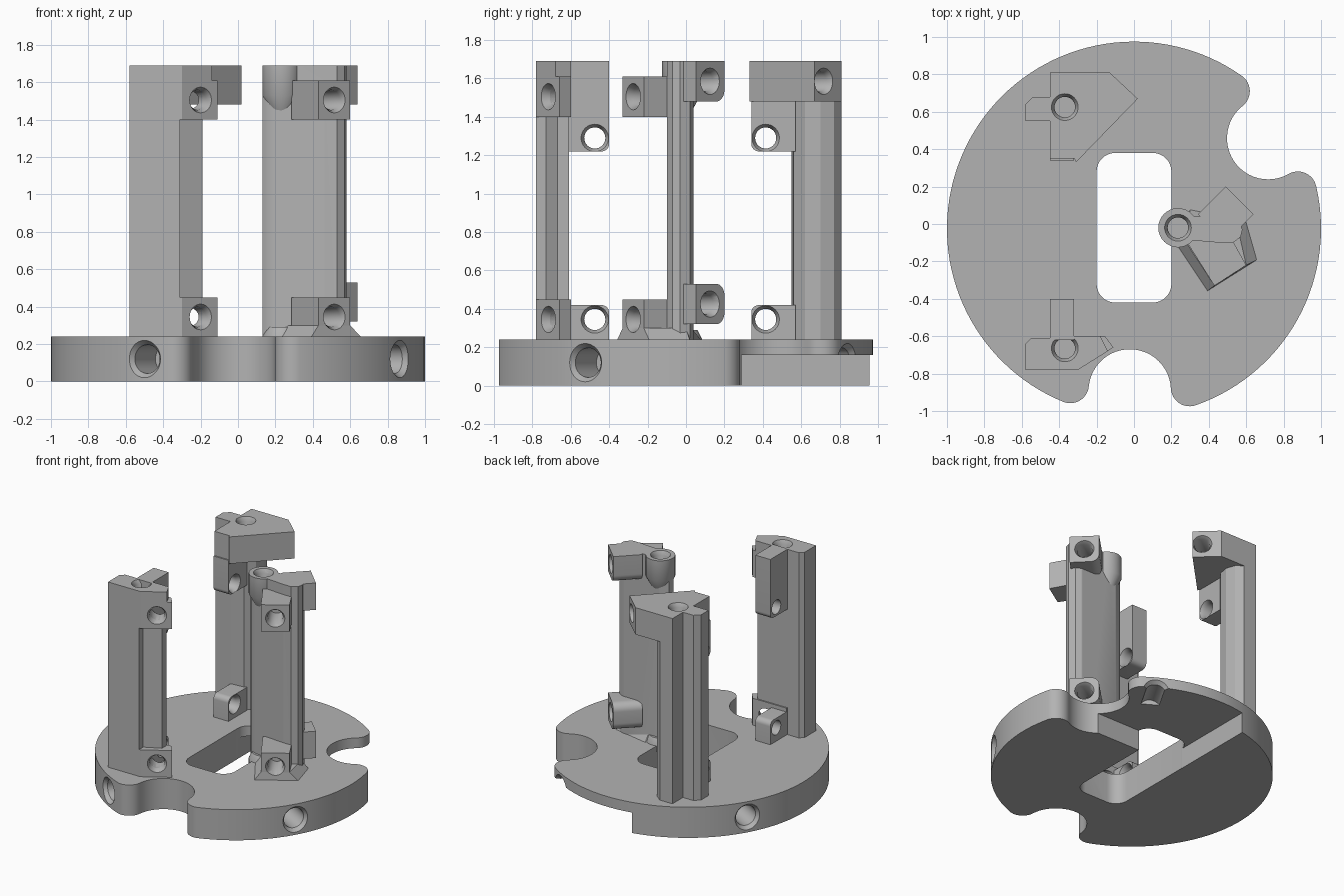
import bpy, bmesh
from math import sin, cos, pi, radians, atan2, acos
from mathutils import Vector

if "Cube" in bpy.data.objects:
    bpy.data.objects.remove(bpy.data.objects["Cube"])

grey = bpy.data.materials.new("plain grey")
grey.use_nodes = True
grey.diffuse_color = (0.45, 0.45, 0.45, 1)
grey.node_tree.nodes["Principled BSDF"].inputs["Base Color"].default_value = (0.45, 0.45, 0.45, 1)
UP = Vector((0, 0, 1))


def loft(name, rings):
    """Closed solid through rings with equal point counts."""
    bm = bmesh.new()
    loops = [[bm.verts.new(p) for p in ring] for ring in rings]
    n = len(loops[0])
    for a, b in zip(loops, loops[1:]):
        for i in range(n):
            bm.faces.new((a[i], a[(i + 1) % n], b[(i + 1) % n], b[i]))
    bm.faces.new(loops[0])
    bm.faces.new(loops[-1])
    bmesh.ops.recalc_face_normals(bm, faces=bm.faces)
    mesh = bpy.data.meshes.new(name)
    bm.to_mesh(mesh)
    bm.free()
    obj = bpy.data.objects.new(name, mesh)
    bpy.context.collection.objects.link(obj)
    mesh.materials.append(grey)
    return obj


def prism(name, outline, z0, z1):
    return loft(name, [[(x, y, z) for x, y in outline] for z in (z0, z1)])


def slab(name, outline, origin, along, out, depth):
    """Upright outline (distance along, height) given a thickness."""
    o, u, n = Vector(origin), Vector(along).normalized(), Vector(out).normalized()
    return loft(name, [[o + u * a + UP * z + n * d for a, z in outline] for d in (0, depth)])


def arc(cx, cy, r, a0, a1, n=12):
    return [(cx + r * cos(a0 + (a1 - a0) * i / n), cy + r * sin(a0 + (a1 - a0) * i / n))
            for i in range(n + 1)]


def round_rect(x0, x1, y0, y1, radii):
    """Rectangle with corner radii from lower left, anticlockwise."""
    pts = []
    for i, (x, y, sx, sy) in enumerate(((x0, y0, 1, 1), (x1, y0, -1, 1), (x1, y1, -1, -1), (x0, y1, 1, -1))):
        r = radii[i]
        a = pi + i * pi / 2
        pts += arc(x + sx * r, y + sy * r, r, a, a + pi / 2, 8) if r else [(x, y)]
    return pts


def lathe(name, point, axis, profile, n=32):
    q = Vector(axis).to_track_quat('Z', 'Y')
    return loft(name, [[Vector(point) + q @ Vector((r * cos(i * 2 * pi / n), r * sin(i * 2 * pi / n), s))
                        for i in range(n)] for r, s in profile])


def bore(point, out, r=0.053, depth=0.2):
    """Cutter for a chamfered hole."""
    return lathe("bore_cutter", point, out, [(r * 1.3, 0.02), (r * 1.3, 0), (r, -0.03), (r, -depth)])


def cut(parts, cutters):
    for part in parts:
        for c in cutters:
            m = part.modifiers.new("cut", 'BOOLEAN')
            m.operation, m.solver, m.object = 'DIFFERENCE', 'EXACT', c
        bpy.context.view_layer.update()
        done = part.evaluated_get(bpy.context.evaluated_depsgraph_get())
        mesh = bpy.data.meshes.new_from_object(done)
        part.modifiers.clear()
        part.data = mesh
    for c in cutters:
        bpy.data.objects.remove(c)


# Base disc outline with two round-lipped notches
CY, LIP, NOTCH, DIST = -0.025, 0.1, 0.22, 0.865
ring_r = 1 - LIP
beta = acos((ring_r ** 2 + DIST ** 2 - (NOTCH + LIP) ** 2) / (2 * ring_r * DIST))
phi = atan2(ring_r * sin(beta), DIST - ring_r * cos(beta))


def notch(a):
    hx, hy = ring_r * cos(beta), ring_r * sin(beta)
    pts = arc(hx, -hy, LIP, -beta, phi)
    pts += arc(DIST, 0, NOTCH, phi + pi, pi - phi, 24)[1:-1]
    pts += arc(hx, hy, LIP, -phi, beta)
    return [(x * cos(a) - y * sin(a), x * sin(a) + y * cos(a) + CY) for x, y in pts]


n1, n2 = radians(-91.5), radians(34)
outline = notch(n1) + arc(0, CY, 1, n1 + beta, n2 - beta, 30)[1:-1]
outline += notch(n2) + arc(0, CY, 1, n2 + beta, n1 + 2 * pi - beta, 70)[1:-1]
base = prism("base_disc", outline, 0, 0.24)

# Central window, underside recess and four rim holes
cutters = [prism("window_cutter", round_rect(-0.2, 0.2, -0.42, 0.38, [0.1] * 4), -0.1, 0.4),
           prism("recess_cutter", round_rect(-0.201, 1.2, 0.29, 1.2, [0] * 4), -0.1, 0.16)]
for deg in (-120, -30, 60, 150):
    d = Vector((cos(radians(deg)), sin(radians(deg)), 0))
    cutters.append(bore(d + Vector((0, CY, 0.12)), d, 0.077, 0.25))
cut([base], cutters)


def fins(prefix, y_in, y_out, top):
    """Pair of drilled ears reaching from a column toward the middle."""
    s = 1 if y_out > y_in else -1
    w = abs(y_out - y_in)
    r = 0.04
    shapes = (("lower", round_rect(0, w, 0.23, 0.42, [0, 0, r, 0])),
              ("upper", round_rect(0, w, 1.22, top, [0, r, 0, 0])))
    ears = [slab(f"{prefix}_{k}_ear", o, (-0.45, y_in, 0), (0, s, 0), (1, 0, 0), 0.13) for k, o in shapes]
    cut(ears, [bore((-0.32, y_out - s * 0.075, z), (1, 0, 0), 0.055, 0.3) for z in (0.345, 1.29)])


# Front post: column, angled clamp lugs, top cap
FRONT_OUT = (0.53, -0.85, 0)
lug = [(-0.45, -0.6), (-0.45, -0.78), (-0.3, -0.78), (-0.11, -0.66), (-0.155, -0.6)]
cap = [(-0.45, -0.6), (-0.45, -0.78), (-0.3, -0.78), (-0.14, -0.68), (-0.18, -0.6)]
front = [prism("front_column", [(-0.58, -0.78), (-0.31, -0.78), (-0.31, -0.73), (-0.19, -0.67),
                                (-0.19, -0.61), (-0.45, -0.61), (-0.55, -0.61), (-0.58, -0.64)], 0.23, 1.69),
         prism("front_lower_lug", lug, 0.23, 0.45),
         prism("front_upper_lug", lug, 1.4, 1.61),
         prism("front_cap", cap, 1.6, 1.69)]
cut(front, [bore((-0.2, -0.717, z), FRONT_OUT) for z in (0.345, 1.505)]
    + [bore((-0.37, -0.665, 1.69), UP, 0.055, 0.3)])
fins("front", -0.62, -0.4, 1.69)

# Back post: column and wide pointed head
wing = [(-0.45, 0.55), (-0.58, 0.55), (-0.58, 0.64), (-0.54, 0.68), (-0.45, 0.68), (-0.45, 0.81)]
back = [prism("back_column", wing + [(-0.34, 0.81), (-0.29, 0.77), (-0.265, 0.7), (-0.28, 0.62), (-0.34, 0.56)],
              0.23, 1.69),
        prism("back_head", [(-0.45, 0.35), (-0.45, 0.81), (-0.13, 0.81), (0.02, 0.67), (-0.31, 0.33), (-0.32, 0.35)],
              1.48, 1.69)]
cut(back, [bore((-0.03, 0.717, 1.585), (0.68, 0.73, 0)), bore((-0.37, 0.625, 1.69), UP, 0.055, 0.3)])
fins("back", 0.57, 0.34, 1.5)

# Side post: plate column, boss, flared foot and two pairs of lugs
BX, BY = 0.235, -0.02
foot = [(0.19, -0.06), (0.39, -0.36), (0.66, -0.19), (0.6, 0.02), (0.3, 0.08)]
ankle = [(0.26, -0.07), (0.43, -0.33), (0.6, -0.22), (0.55, 0), (0.3, 0.03)]
arm = [(0.285, -0.1), (0.43, -0.33), (0.6, -0.22), (0.5, -0.04), (0.36, -0.0)]
side = [prism("side_column", [(0.13, -0.03), (0.16, -0.06), (0.22, -0.08), (0.46, -0.1), (0.53, -0.1), (0.57, -0.07),
                              (0.58, -0.03), (0.56, 0.02), (0.52, 0.04), (0.2, 0.04), (0.14, 0.01)], 0.23, 1.69),
        lathe("side_boss", (BX, BY, 0), UP, [(0.045, 1.42), (0.105, 1.53), (0.105, 1.69)]),
        lathe("side_boss_root", (BX, BY, 0), UP, [(0.06, 0.14), (0.105, 0.2), (0.105, 0.24), (0.08, 0.29)]),
        loft("side_foot", [[(x, y, 0.235) for x, y in foot], [(x, y, 0.3) for x, y in ankle]]),
        prism("side_lower_arm", arm, 0.23, 0.45),
        prism("side_upper_arm", arm, 1.4, 1.61)]
for name, z0, z1, radii in (("lower", 0.32, 0.53, [0.06, 0, 0, 0.06]), ("upper", 1.48, 1.69, [0.06, 0, 0, 0])):
    side.append(slab(f"side_{name}_block", round_rect(0, 0.21, z0, z1, radii),
                     (0.49, 0.2, 0), (1, -1, 0), (-1, -1, 0), 0.21))
cut(side, [bore((0.515, -0.275, z), FRONT_OUT) for z in (0.345, 1.505)]
    + [bore((0.565, 0.125, z), (1, 1, 0)) for z in (0.425, 1.585)]
    + [bore((BX, BY, 1.69), UP, 0.055, 0.25)])

# Smooth the round walls while keeping edges crisp
bpy.ops.object.select_all(action='DESELECT')
for obj in bpy.context.collection.objects:
    if obj.type == 'MESH':
        obj.select_set(True)
bpy.context.view_layer.objects.active = base
bpy.ops.object.shade_smooth_by_angle(angle=radians(30))
